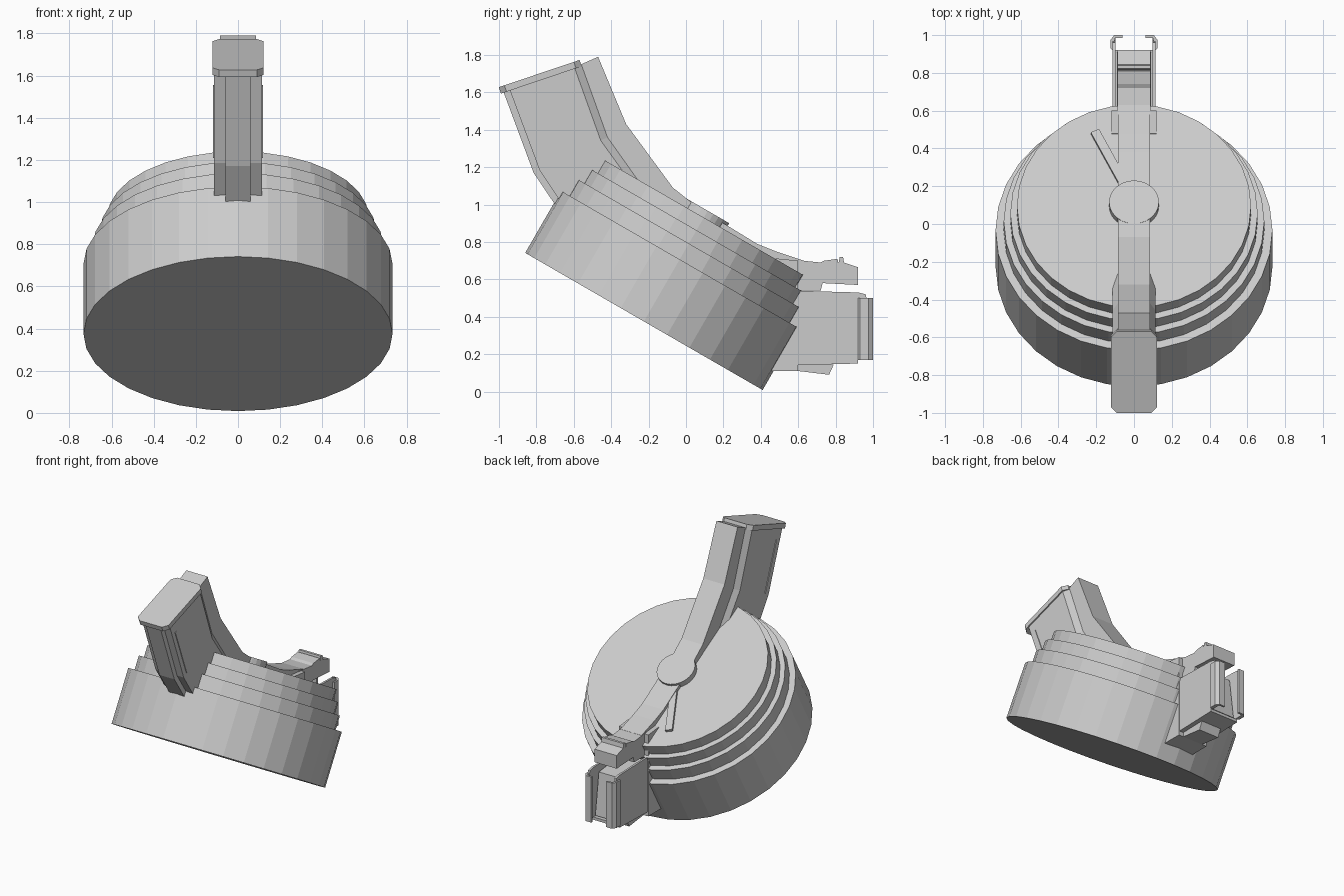
import bpy, bmesh, math
from mathutils import Vector, Matrix

if "Cube" in bpy.data.objects:
    bpy.data.objects.remove(bpy.data.objects["Cube"])

grey = bpy.data.materials.new("light_grey")
grey.diffuse_color = (0.6, 0.6, 0.6, 1)
grey.use_nodes = True
grey.node_tree.nodes["Principled BSDF"].inputs["Base Color"].default_value = grey.diffuse_color


def finish(bm, name, matrix=None):
    if matrix:
        bm.transform(matrix)
    bmesh.ops.recalc_face_normals(bm, faces=bm.faces)
    mesh = bpy.data.meshes.new(name)
    bm.to_mesh(mesh)
    bm.free()
    mesh.materials.append(grey)
    obj = bpy.data.objects.new(name, mesh)
    bpy.context.collection.objects.link(obj)
    return obj


def loft(name, rings, matrix=None):
    """Skin a list of equal-length point rings and cap both ends."""
    bm = bmesh.new()
    loops = [[bm.verts.new(p) for p in ring] for ring in rings]
    n = len(loops[0])
    for a, b in zip(loops, loops[1:]):
        for i in range(n):
            j = (i + 1) % n
            bm.faces.new((a[i], a[j], b[j], b[i]))
    bm.faces.new(loops[0])
    bm.faces.new(loops[-1])
    return finish(bm, name, matrix)


def side_prism(name, profile, x0, x1):
    """Extrude a (y, z) profile across x."""
    return loft(name, [[(x, y, z) for y, z in profile] for x in (x0, x1)])


def up_prism(name, profile, z0, z1, matrix=None):
    """Extrude an (x, y) profile along z."""
    return loft(name, [[(x, y, z) for x, y in profile] for z in (z0, z1)], matrix)


def circle(r, n=32):
    return [(r * math.cos(2 * math.pi * i / n), r * math.sin(2 * math.pi * i / n)) for i in range(n)]


# Stepped drum, tilted 30 degrees towards the back
tilt = Matrix.Translation((0, -0.225, 0.375)) @ Matrix.Rotation(math.radians(-30), 4, 'X')
steps = [(0.733, 0), (0.733, 0.383), (0.69, 0.383), (0.69, 0.481),
         (0.655, 0.481), (0.655, 0.563), (0.62, 0.563), (0.62, 0.641)]
loft("drum", [[(x, y, z) for x, y in circle(r)] for r, z in steps], tilt)

# Winding hub and pointer on the drum top
up_prism("hub", circle(0.132, 24), 0.62, 0.683, tilt)
tip, root = Vector((-0.207, 0.45)), Vector((-0.03, 0.08))
side = Vector((-(tip - root).y, (tip - root).x)).normalized() * 0.024
up_prism("pointer", [root + side, tip + side, tip - side, root - side], 0.63, 0.66, tilt)

# Curved arm: stations give front, step and rear points in (y, z)
stations = [((-0.975, 1.60), (-0.56, 1.75), (-0.47, 1.79)),
            ((-0.815, 1.17), (-0.42, 1.36), (-0.32, 1.43)),
            ((-0.66, 0.94), (-0.20, 1.05), (-0.07, 1.09)),
            ((-0.30, 0.60), (0.00, 0.88), (0.095, 0.96))]
rings = []
for front, step, rear in stations:
    f, s, r = Vector(front), Vector(step), Vector(rear)
    d = (s - f).normalized()
    half = [(0.06, f), (0.06, f + d * 0.035), (0.113, f + d * 0.035),
            (0.113, s - d * 0.04), (0.085, s), (0.085, r)]
    rings.append([(x, p.x, p.y) for x, p in half] + [(-x, p.x, p.y) for x, p in reversed(half)])
loft("curved_arm", rings)

# Octagonal cap on the end of the arm
cap_tilt = Matrix.Translation((0, -0.78, 1.685)) @ Matrix.Rotation(math.atan2(0.145, 0.43), 4, 'X')
cap = [(0.09, -0.228), (0.122, -0.196), (0.122, 0.196), (0.09, 0.228)]
cap += [(-x, y) for x, y in reversed(cap)]
up_prism("arm_cap", cap, -0.02, 0.016, cap_tilt)

# Spine running over the drum top
side_prism("spine", [(-0.07, 1.09), (0.095, 0.96), (0.22, 0.888), (0.38, 0.79), (0.48, 0.75),
                     (0.63, 0.70), (0.63, 0.54), (0.30, 0.60), (-0.10, 0.95)], -0.085, 0.085)

# Collar where the feed mouth meets the drum
side_prism("collar", [(0.36, 0.12), (0.46, 0.11), (0.60, 0.11), (0.60, 0.70), (0.48, 0.712),
                      (0.36, 0.62)], -0.118, 0.118)

# Ridged catch above the mouth
side_prism("catch", [(0.58, 0.54), (0.58, 0.71), (0.62, 0.70), (0.72, 0.69), (0.74, 0.70), (0.81, 0.71),
                     (0.815, 0.685), (0.822, 0.72), (0.84, 0.72), (0.845, 0.69), (0.92, 0.665),
                     (0.92, 0.57), (0.73, 0.58), (0.72, 0.54)], -0.088, 0.088)

# Feed mouth: side walls, curled lips, arm ribs on both sides
for s, label in ((1, "right"), (-1, "left")):
    side_prism("mouth_wall_" + label,
               [(0.55, 0.14), (0.92, 0.15), (0.92, 0.17), (0.985, 0.17), (0.985, 0.42),
                (0.96, 0.52), (0.92, 0.53), (0.55, 0.54)], s * 0.098, s * 0.113)
    lip = [(0.113, 0.92), (0.124, 0.93), (0.124, 0.975), (0.105, 1.0), (0.06, 1.0),
           (0.06, 0.985), (0.1, 0.985), (0.105, 0.96)]
    up_prism("mouth_lip_" + label, [(s * x, y) for x, y in lip], 0.17, 0.50)
    side_prism("arm_rib_" + label, [(-0.885, 1.55), (-0.755, 1.21), (-0.74, 1.215), (-0.87, 1.555)],
               s * 0.105, s * 0.118)

# Mouth floor, lower lug and follower
side_prism("mouth_floor", [(0.55, 0.14), (0.92, 0.15), (0.92, 0.17), (0.55, 0.17)], -0.113, 0.113)
side_prism("lower_lug", [(0.5, 0.11), (0.60, 0.11), (0.765, 0.09), (0.79, 0.145), (0.5, 0.15)], -0.08, 0.08)
side_prism("follower", [(0.55, 0.16), (0.91, 0.18), (0.87, 0.48), (0.55, 0.52)], -0.09, 0.09)
